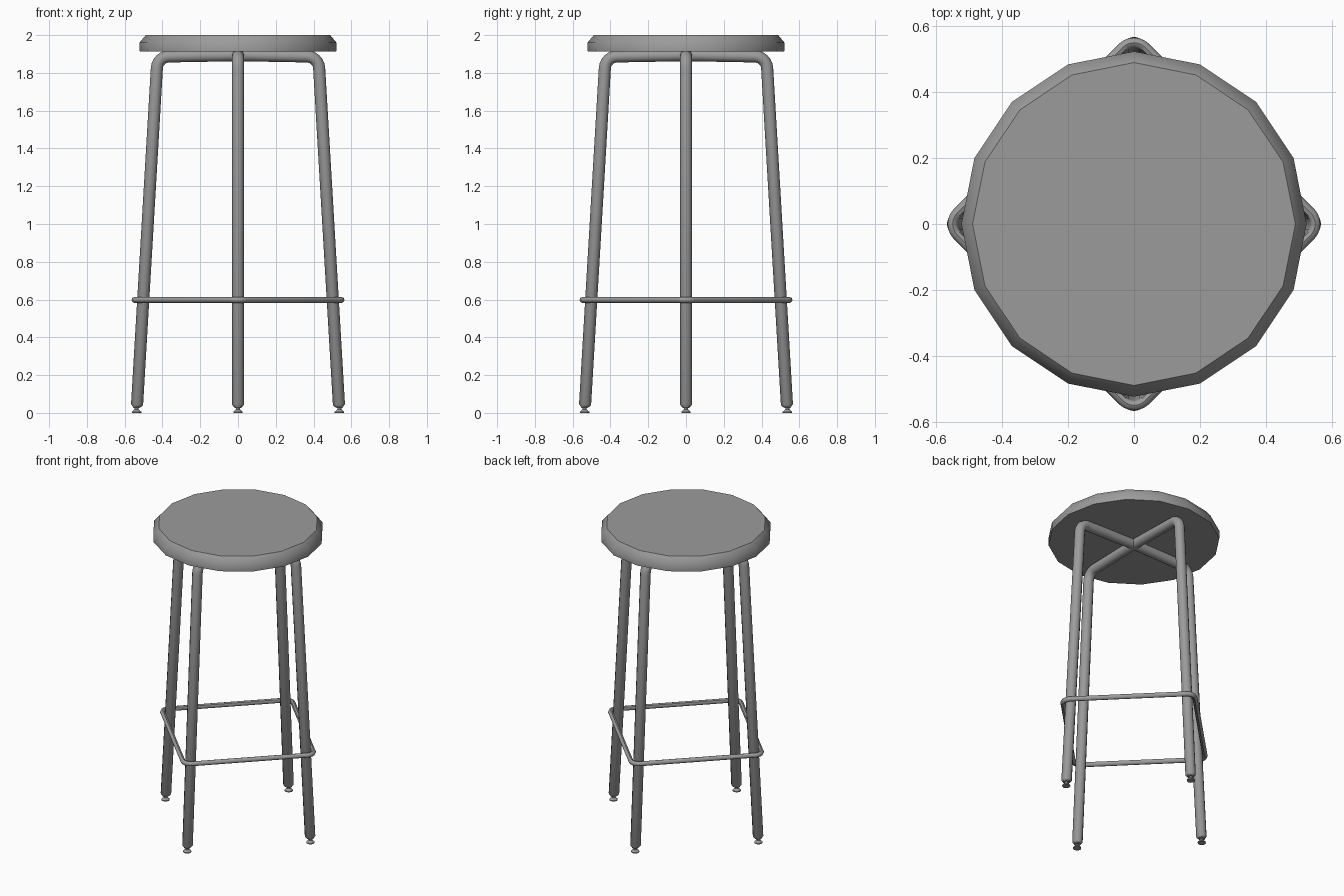
import bpy, bmesh, math
from mathutils import Vector

if "Cube" in bpy.data.objects:
    bpy.data.objects.remove(bpy.data.objects["Cube"])

grey = bpy.data.materials.new("dark_grey")
grey.diffuse_color = (0.33, 0.33, 0.33, 1)
grey.use_nodes = True
grey.node_tree.nodes["Principled BSDF"].inputs["Base Color"].default_value = grey.diffuse_color


def finish(obj, angle=45):
    bpy.ops.object.select_all(action='DESELECT')
    obj.select_set(True)
    bpy.context.view_layer.objects.active = obj
    if obj.type == 'CURVE':
        bpy.ops.object.convert(target='MESH')
        obj = bpy.context.object
    obj.data.materials.append(grey)
    bpy.ops.object.shade_smooth_by_angle(angle=math.radians(angle))
    return obj


def fillet(a, b, c, radius, steps):
    """Points of an arc rounding corner b between a and c."""
    u, v = (a - b).normalized(), (c - b).normalized()
    half = u.angle(v) / 2
    centre = b + (u + v).normalized() * radius / math.sin(half)
    s = (b + u * radius / math.tan(half) - centre).normalized()
    e = (b + v * radius / math.tan(half) - centre).normalized()
    return [centre + s.slerp(e, i / steps) * radius for i in range(steps + 1)]


def tube(name, points, radius, sides, cyclic=False, scales=None):
    cu = bpy.data.curves.new(name, 'CURVE')
    cu.dimensions = '3D'
    cu.bevel_depth = radius
    cu.bevel_resolution = (sides - 4) // 2
    cu.use_fill_caps = not cyclic
    sp = cu.splines.new('POLY')
    sp.points.add(len(points) - 1)
    for i, (p, q) in enumerate(zip(sp.points, points)):
        p.co = (*q, 1)
        p.radius = scales[i] if scales else 1
    sp.use_cyclic_u = cyclic
    obj = bpy.data.objects.new(name, cu)
    bpy.context.collection.objects.link(obj)
    return finish(obj)


def lathe(name, profile, sides, location=(0, 0, 0)):
    bm = bmesh.new()
    rings = [[bm.verts.new((r * math.cos(math.tau * i / sides),
                            r * math.sin(math.tau * i / sides), z))
              for i in range(sides)] for r, z in profile]
    for lo, hi in zip(rings, rings[1:]):
        for i in range(sides):
            j = (i + 1) % sides
            bm.faces.new((lo[i], lo[j], hi[j], hi[i]))
    bm.faces.new(rings[0][::-1])
    bm.faces.new(rings[-1])
    me = bpy.data.meshes.new(name)
    bm.to_mesh(me)
    bm.free()
    obj = bpy.data.objects.new(name, me)
    obj.location = location
    bpy.context.collection.objects.link(obj)
    return finish(obj)


# Sixteen-sided seat with a sloped upper rim
lathe("seat", [(0.52, 1.912), (0.522, 1.96), (0.488, 2.0)], 16)

# Two bent tubes, each making a pair of opposite legs and the bar under the seat
foot, corner, middle = Vector((0.535, 0, 0.032)), Vector((0.426, 0, 1.886)), Vector((0, 0, 1.894))
up = (corner - foot).normalized()
half_path = [foot, foot + up * 0.012] + fillet(foot, corner, middle, 0.065, 6)
mirrored = [Vector((-p.x, 0, p.z)) for p in reversed(half_path)]
path = half_path + [middle] + mirrored
scales = [0.7] + [1] * (len(path) - 2) + [0.7]
for name, turn in (("side_legs", 0), ("front_back_legs", math.pi / 2)):
    tube(name, path, 0.032, 12, scales=scales).rotation_euler.z = turn

# Square footrest rod wrapping around the outside of the legs
corners = [Vector((0.568 * math.cos(k * math.pi / 2), 0.568 * math.sin(k * math.pi / 2), 0.598))
           for k in range(4)]
loop = []
for k in range(4):
    loop += fillet(corners[k - 1], corners[k], corners[(k + 1) % 4], 0.048, 6)
tube("footrest", loop, 0.0155, 8, cyclic=True)

# Small flared glides under the legs
for k, name in enumerate(("right", "back", "left", "front")):
    a = k * math.pi / 2
    lathe(name + "_glide",
          [(0.025, 0), (0.025, 0.006), (0.011, 0.018), (0.011, 0.026), (0.02, 0.028), (0.02, 0.036)],
          12, (0.537 * math.cos(a), 0.537 * math.sin(a), 0))
